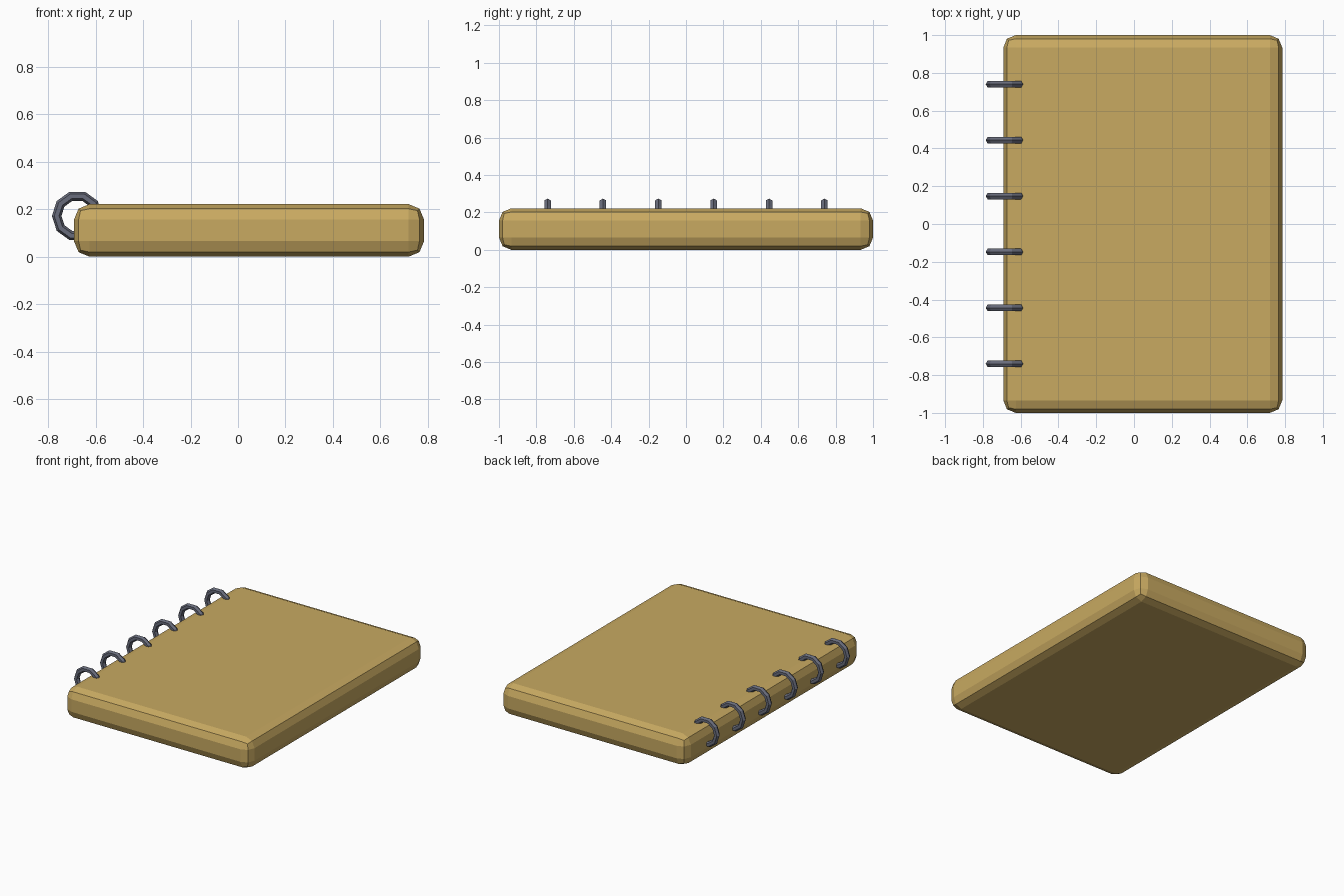
import bpy, bmesh, math
from mathutils import Matrix

if "Cube" in bpy.data.objects:
    bpy.data.objects.remove(bpy.data.objects["Cube"])


def material(name, rgb):
    m = bpy.data.materials.new(name)
    m.diffuse_color = (*rgb, 1)
    m.use_nodes = True
    m.node_tree.nodes["Principled BSDF"].inputs["Base Color"].default_value = m.diffuse_color
    return m


tan = material("tan_cover", (0.58, 0.40, 0.12))
steel = material("steel", (0.14, 0.15, 0.20))

# Notebook body: box with a two-step bevel on every edge
X0, X1, H = -0.692, 0.785, 0.222
bm = bmesh.new()
bmesh.ops.create_cube(bm, size=1, matrix=Matrix.Translation(((X0 + X1) / 2, 0, H / 2))
                      @ Matrix.Diagonal((X1 - X0, 2, H, 1)))
bmesh.ops.bevel(bm, geom=bm.edges[:], offset=0.066, offset_type='OFFSET',
                segments=2, profile=0.5, affect='EDGES')
mesh = bpy.data.meshes.new("notebook_body")
bm.to_mesh(mesh)
bm.free()
mesh.materials.append(tan)
bpy.context.collection.objects.link(bpy.data.objects.new("notebook_body", mesh))

# Six binding rings along the left edge, ten sides around and six in section
for i in range(6):
    bpy.ops.mesh.primitive_torus_add(
        major_segments=10, minor_segments=6, major_radius=0.087, minor_radius=0.02,
        location=(-0.678, -0.74 + 0.296 * i, 0.172), rotation=(math.pi / 2, 0, 0))
    ring = bpy.context.object
    ring.name = f"binding_ring_{i + 1}"
    ring.data.materials.append(steel)
